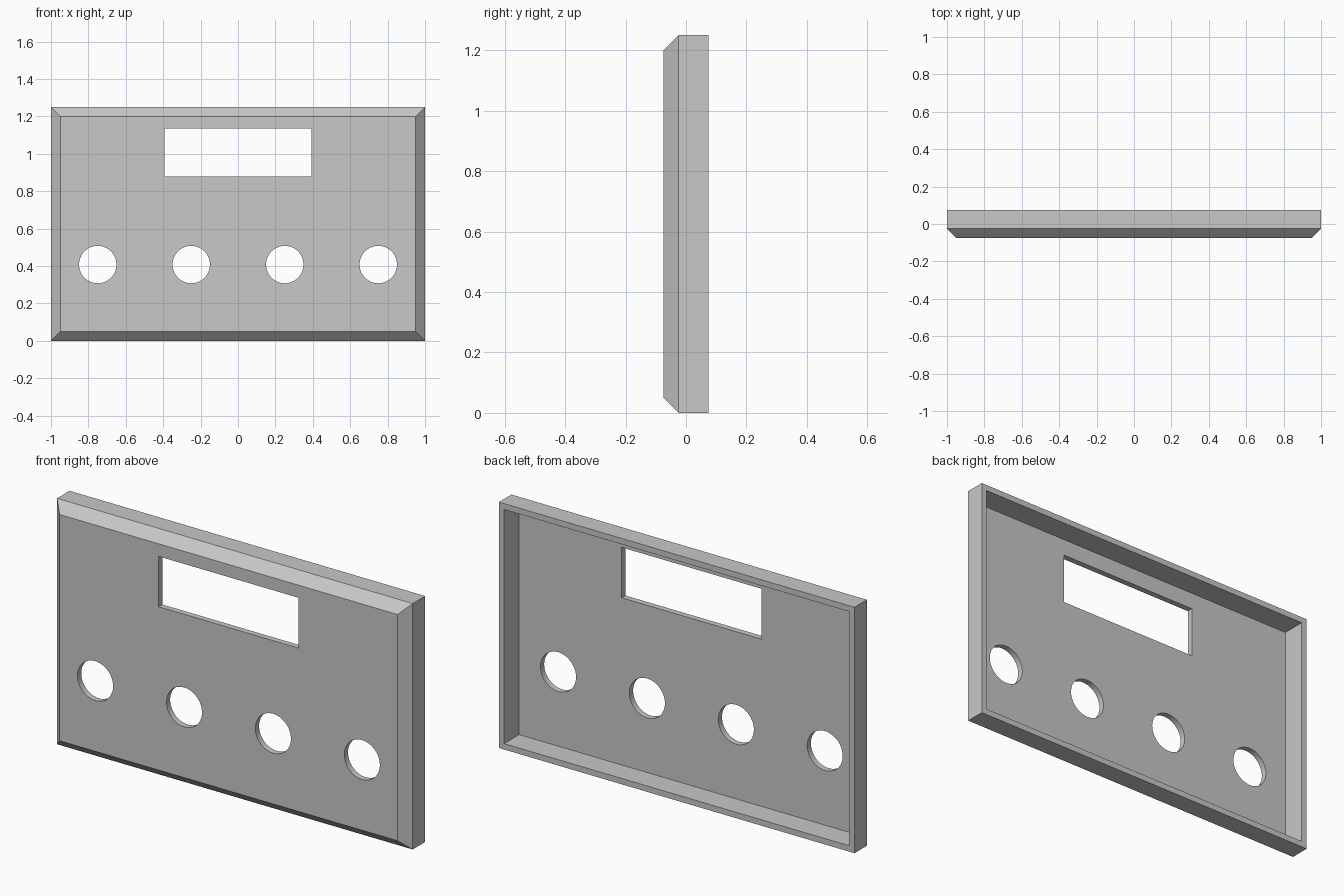
import bpy
import bmesh
from math import radians

cube = bpy.data.objects.get("Cube")
if cube:
    bpy.data.objects.remove(cube, do_unlink=True)

WIDTH, HEIGHT = 2.0, 1.25
FRONT, BACK = -0.075, 0.075
BEVEL, WALL = 0.05, 0.03
MID_Z = HEIGHT / 2

grey = bpy.data.materials.new("plain grey")
grey.use_nodes = True
grey.diffuse_color = (0.58, 0.58, 0.58, 1)
grey.node_tree.nodes["Principled BSDF"].inputs["Base Color"].default_value = grey.diffuse_color


def rectangle_ring(bm, inset, y):
    """Rectangle parallel to the front, inset from the outer outline."""
    x, z = WIDTH / 2 - inset, MID_Z - inset
    return [bm.verts.new((sx * x, y, MID_Z + sz * z))
            for sx, sz in ((-1, -1), (1, -1), (1, 1), (-1, 1))]


# Hollow panel: front face, bevel, outer sides, back rim, inner walls, inner face
bm = bmesh.new()
profile = [(BEVEL, FRONT), (0, FRONT + BEVEL), (0, BACK),
           (WALL, BACK), (WALL, FRONT + WALL)]
rings = [rectangle_ring(bm, inset, y) for inset, y in profile]
for a, b in zip(rings, rings[1:]):
    for i in range(4):
        j = (i + 1) % 4
        bm.faces.new((a[i], a[j], b[j], b[i]))
bm.faces.new(rings[0])
bm.faces.new(rings[-1])
bmesh.ops.recalc_face_normals(bm, faces=bm.faces)
mesh = bpy.data.meshes.new("faceplate")
bm.to_mesh(mesh)
bm.free()
panel = bpy.data.objects.new("faceplate", mesh)
bpy.context.collection.objects.link(panel)
mesh.materials.append(grey)

# Cutters for the display window and the row of round knob holes
cutters = []
bpy.ops.mesh.primitive_cube_add(size=1, location=(0, 0, 1.008))
window = bpy.context.object
window.name = "window_cutter"
window.scale = (0.788, 0.5, 0.256)
cutters.append(window)
for x in (-0.75, -0.25, 0.25, 0.75):
    bpy.ops.mesh.primitive_cylinder_add(vertices=64, radius=0.1, depth=0.5,
                                        location=(x, 0, 0.408),
                                        rotation=(radians(90), 0, 0))
    bpy.context.object.name = "knob_hole_cutter"
    cutters.append(bpy.context.object)

bpy.ops.object.select_all(action='DESELECT')
panel.select_set(True)
bpy.context.view_layer.objects.active = panel
for cutter in cutters:
    cutter.hide_render = True
    cutter.data.materials.append(grey)
    cut = panel.modifiers.new("cut", 'BOOLEAN')
    cut.operation = 'DIFFERENCE'
    cut.solver = 'EXACT'
    cut.object = cutter
    bpy.ops.object.modifier_apply(modifier=cut.name)
for cutter in cutters:
    bpy.data.objects.remove(cutter, do_unlink=True)

bpy.ops.object.shade_smooth_by_angle(angle=radians(30))
